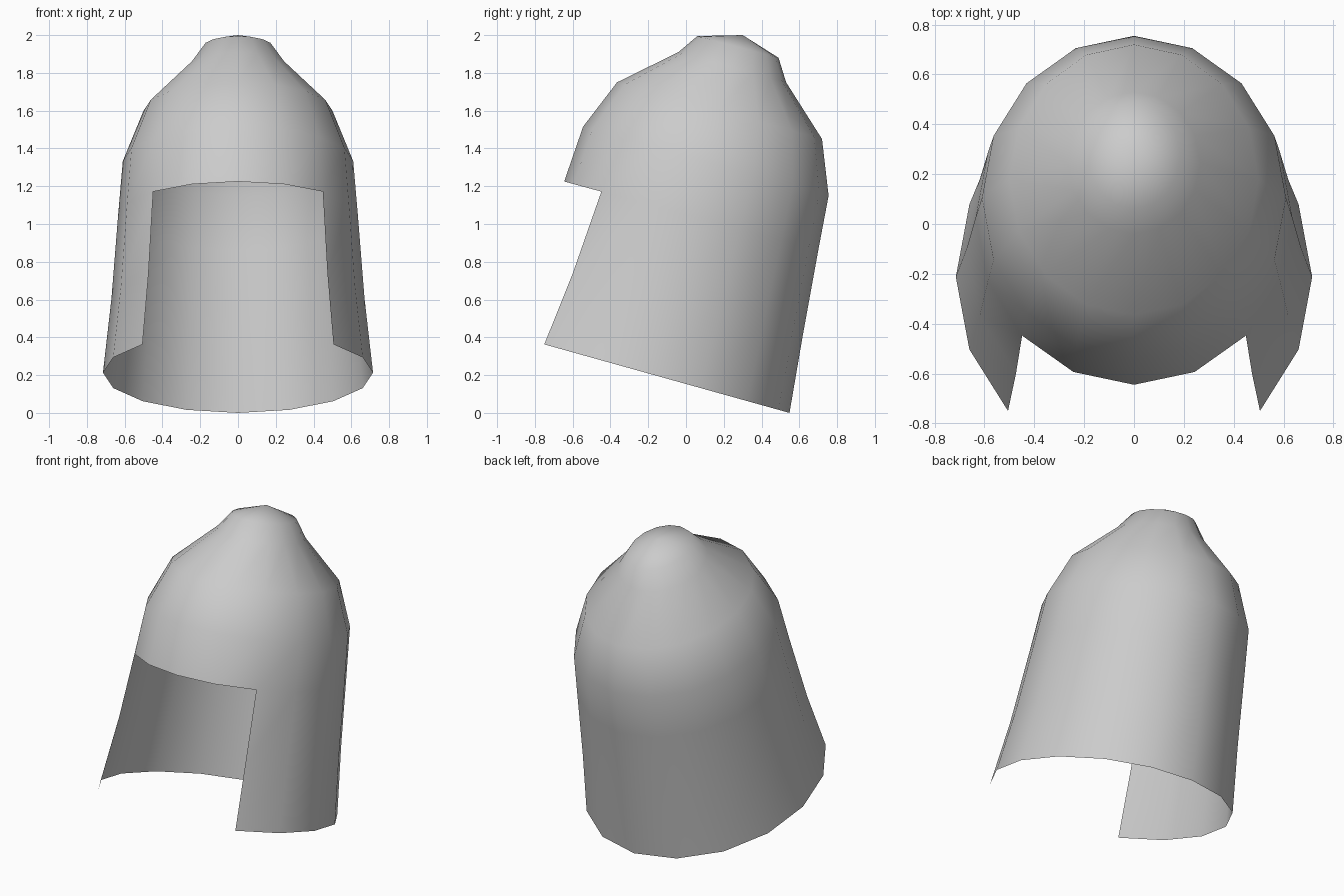
import bpy, bmesh, math

if "Cube" in bpy.data.objects:
    bpy.data.objects.remove(bpy.data.objects["Cube"])

SIDES = 16
# Tilted elliptical rings: half width, front y, front z, back y, back z
RINGS = [
    (0.715, -0.973, 0.425, 0.548, 0.00),
    (0.67, -0.81, 0.79, 0.62, 0.42),
    (0.635, -0.645, 1.225, 0.70, 0.86),
    (0.61, -0.545, 1.515, 0.755, 1.15),
    (0.50, -0.365, 1.75, 0.72, 1.45),
    (0.265, -0.04, 1.91, 0.53, 1.75),
    (0.185, 0.06, 1.995, 0.49, 1.88),
]
APEX = (0, 0.30, 2.0)

bm = bmesh.new()
loops = []
for rx, fy, fz, by, bz in RINGS:
    loop = []
    for i in range(SIDES):
        a = 2 * math.pi * i / SIDES          # 0 = front
        t = (1 - math.cos(a)) / 2            # 0 front, 1 back
        loop.append(bm.verts.new((rx * math.sin(a), fy + (by - fy) * t, fz + (bz - fz) * t)))
    loops.append(loop)

# Hood wall, leaving the face opening in the two lowest bands
for band, (lo, hi) in enumerate(zip(loops, loops[1:])):
    for i in range(SIDES):
        if band < 2 and (i < 2 or i >= SIDES - 2):
            continue
        j = (i + 1) % SIDES
        bm.faces.new((lo[i], lo[j], hi[j], hi[i]))

# Pointed crown
tip = bm.verts.new(APEX)
for i in range(SIDES):
    bm.faces.new((loops[-1][i], loops[-1][(i + 1) % SIDES], tip))

bmesh.ops.delete(bm, geom=[v for v in bm.verts if not v.link_faces], context='VERTS')
for f in bm.faces:
    f.smooth = True

mesh = bpy.data.meshes.new("hood")
bm.to_mesh(mesh)
bm.free()
bpy.context.collection.objects.link(bpy.data.objects.new("hood", mesh))
